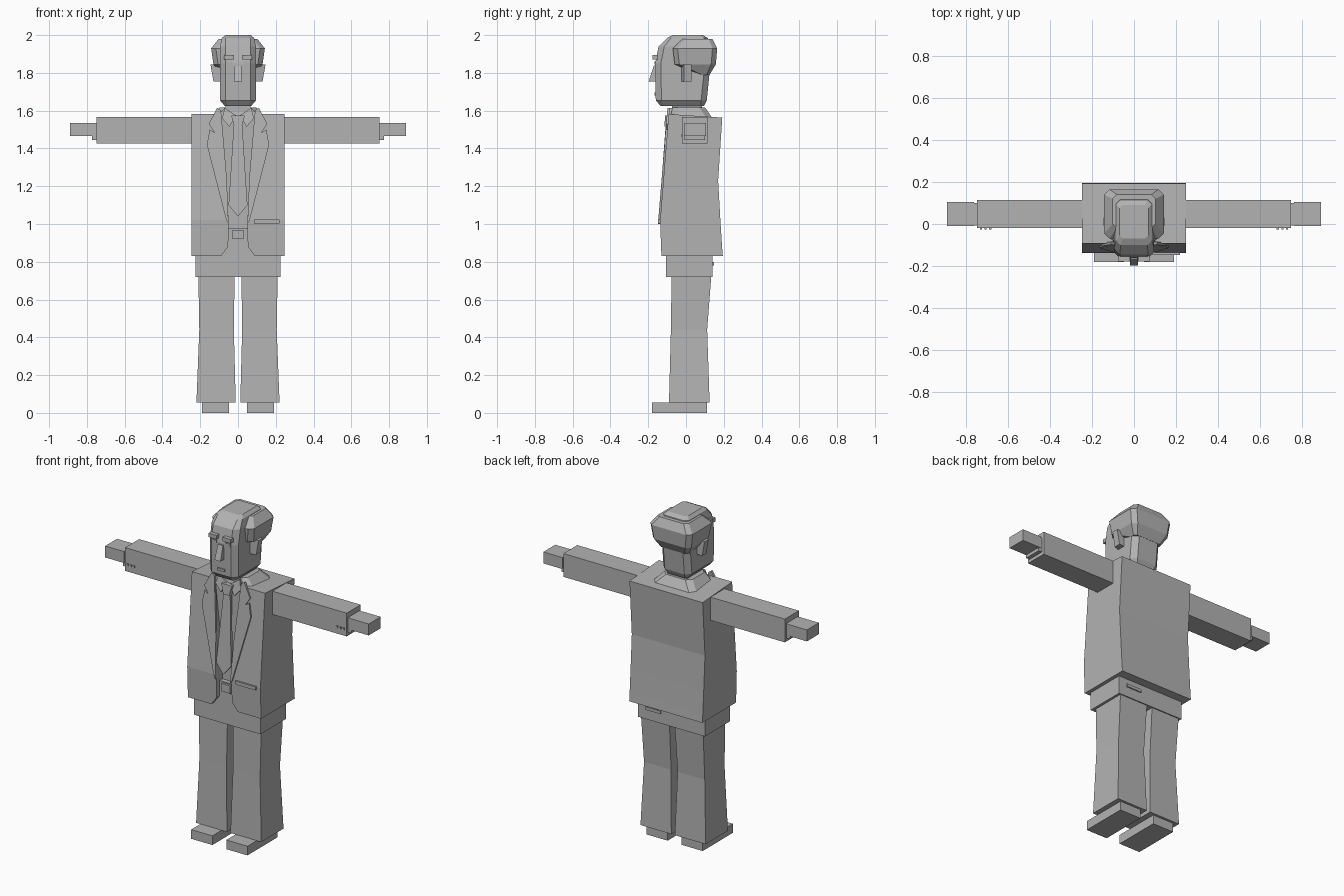
import bpy, bmesh

grey = bpy.data.materials.new("grey")
grey.diffuse_color = (0.45, 0.45, 0.45, 1)


def finish(name, bm):
    bmesh.ops.recalc_face_normals(bm, faces=bm.faces)
    me = bpy.data.meshes.new(name)
    bm.to_mesh(me)
    bm.free()
    me.materials.append(grey)
    ob = bpy.data.objects.new(name, me)
    bpy.context.collection.objects.link(ob)
    return ob


def loft(name, rings):
    """Skin a list of equal-length point loops and cap both ends."""
    bm = bmesh.new()
    loops = [[bm.verts.new(p) for p in r] for r in rings]
    n = len(loops[0])
    for a, b in zip(loops, loops[1:]):
        for i in range(n):
            j = (i + 1) % n
            bm.faces.new((a[i], a[j], b[j], b[i]))
    bm.faces.new(loops[0])
    bm.faces.new(loops[-1])
    return finish(name, bm)


def rect(z, x0, x1, y0, y1):
    return [(x0, y0, z), (x1, y0, z), (x1, y1, z), (x0, y1, z)]


def octa(z, w, y0, y1, c):
    """Rectangle with cut corners."""
    return [(-w + c, y0, z), (w - c, y0, z), (w, y0 + c, z), (w, y1 - c, z),
            (w - c, y1, z), (-w + c, y1, z), (-w, y1 - c, z), (-w, y0 + c, z)]


def box(name, x0, x1, y0, y1, z0, z1):
    return loft(name, [rect(z0, x0, x1, y0, y1), rect(z1, x0, x1, y0, y1)])


def plate(name, pts, depth, fy, s=1):
    """Flat outline in x, z laid on the front surface y = fy(z)."""
    front = [(s * x, fy(z) - depth, z) for x, z in pts]
    back = [(s * x, fy(z) + 0.004, z) for x, z in pts]
    return loft(name, [front, back])


def chest_y(z):
    return -0.137 + (z - 1.02) * 0.082


# jacket with an open front showing the shirt
rings = []
for z, xo, yf, yb in [(0.83, 0.09, -0.13, 0.195), (0.88, 0.052, -0.132, 0.191),
                      (1.02, 0.05, -0.137, 0.182), (1.23, 0.062, -0.12, 0.17),
                      (1.57, 0.1, -0.092, 0.192)]:
    w, yi = 0.247, -0.078
    zb = 1.563 if z > 1.5 else z
    zf = 1.582 if z > 1.5 else z
    rings.append([(xo, yf, zf), (w, yf, zf), (w, yb, zb), (-w, yb, zb),
                  (-w, yf, zf), (-xo, yf, zf), (-xo, yi, zf), (xo, yi, zf)])
loft("jacket", rings)
loft("jacket_collar", [octa(1.56, 0.15, -0.085, 0.14, 0.03),
                       octa(1.618, 0.095, -0.07, 0.1, 0.03)])
box("neck", -0.065, 0.065, -0.075, 0.085, 1.55, 1.64)

# shirt front details
plate("tie", [(-0.022, 1.53), (0.022, 1.53), (0.05, 1.1), (0, 1.04), (-0.05, 1.1)],
      0.012, lambda z: -0.095 - (1.53 - z) * 0.075)
loft("tie_knot", [rect(1.515, -0.02, 0.02, -0.115, -0.07),
                  rect(1.575, -0.036, 0.036, -0.11, -0.06)])
box("belt_buckle", -0.03, 0.03, -0.118, -0.1, 0.92, 0.968)

# trousers
box("trouser_hips", -0.225, 0.225, -0.105, 0.14, 0.72, 0.975)
box("back_pocket", 0.07, 0.17, 0.138, 0.147, 0.78, 0.798)
box("chest_pocket", 0.085, 0.22, -0.147, -0.128, 1.003, 1.024)

for s, side in ((1, "left"), (-1, "right")):
    # lapels and shirt collar points
    plate("lapel_" + side, [(0.05, 1.0), (0.062, 1.02), (0.165, 1.42), (0.15, 1.5),
                            (0.125, 1.485), (0.155, 1.53), (0.11, 1.615),
                            (0.09, 1.6), (0.06, 1.25)], 0.01, chest_y, s)
    plate("shirt_collar_" + side, [(0.01, 1.575), (0.045, 1.515), (0.085, 1.56),
                                   (0.07, 1.615)], 0.012, lambda z: -0.095 + (z - 1.5) * 0.2, s)
    # legs and shoes
    loft("trouser_leg_" + side,
         [rect(z, s * a, s * b, y0, y1) for z, a, b, y0, y1 in
          [(0.055, 0.012, 0.22, -0.09, 0.125), (0.44, 0.022, 0.205, -0.08, 0.112),
           (0.74, 0.018, 0.21, -0.076, 0.135)]])
    box("shoe_" + side, s * 0.047, s * 0.19, -0.18, 0.11, 0, 0.056)
    # arms
    box("sleeve_" + side, s * 0.24, s * 0.748, -0.02, 0.115, 1.425, 1.567)
    box("cuff_" + side, s * 0.74, s * 0.772, -0.008, 0.1, 1.445, 1.535)
    box("hand_" + side, s * 0.762, s * 0.89, -0.01, 0.105, 1.465, 1.535)
    for i in range(3):
        x = 0.68 + 0.022 * i
        box("sleeve_button_" + side, s * x, s * (x + 0.01), -0.026, -0.018, 1.462, 1.474)
    # ears, splayed outward at the back
    loft("ear_" + side, [[(s * 0.09, -0.025, z), (s * w, -0.01, z),
                          (s * w, 0.03, z), (s * 0.09, 0.03, z)]
                         for z, w in ((1.755, 0.13), (1.845, 0.146))])
    # brows and eyes
    box("brow_" + side, s * 0.02, s * 0.075, -0.178, -0.15, 1.872, 1.896)
    box("eye_" + side, s * 0.028, s * 0.065, -0.168, -0.15, 1.845, 1.86)

# head
loft("head", [octa(1.625, 0.07, -0.135, 0.095, 0.015),
              octa(1.655, 0.096, -0.16, 0.11, 0.03),
              octa(1.85, 0.096, -0.163, 0.13, 0.03),
              octa(1.94, 0.096, -0.145, 0.13, 0.03),
              octa(1.985, 0.085, -0.1, 0.115, 0.02),
              octa(2.0, 0.068, -0.07, 0.09, 0.015)])
loft("hair", [octa(1.79, 0.096, 0.07, 0.125, 0.015),
              octa(1.845, 0.13, -0.06, 0.158, 0.025),
              octa(1.93, 0.142, -0.07, 0.165, 0.025),
              octa(1.98, 0.102, -0.02, 0.14, 0.02)])
loft("nose", [rect(1.755, -0.02, 0.02, -0.198, -0.15),
              rect(1.84, -0.017, 0.017, -0.17, -0.15)])
box("mouth", -0.025, 0.025, -0.168, -0.15, 1.68, 1.695)
